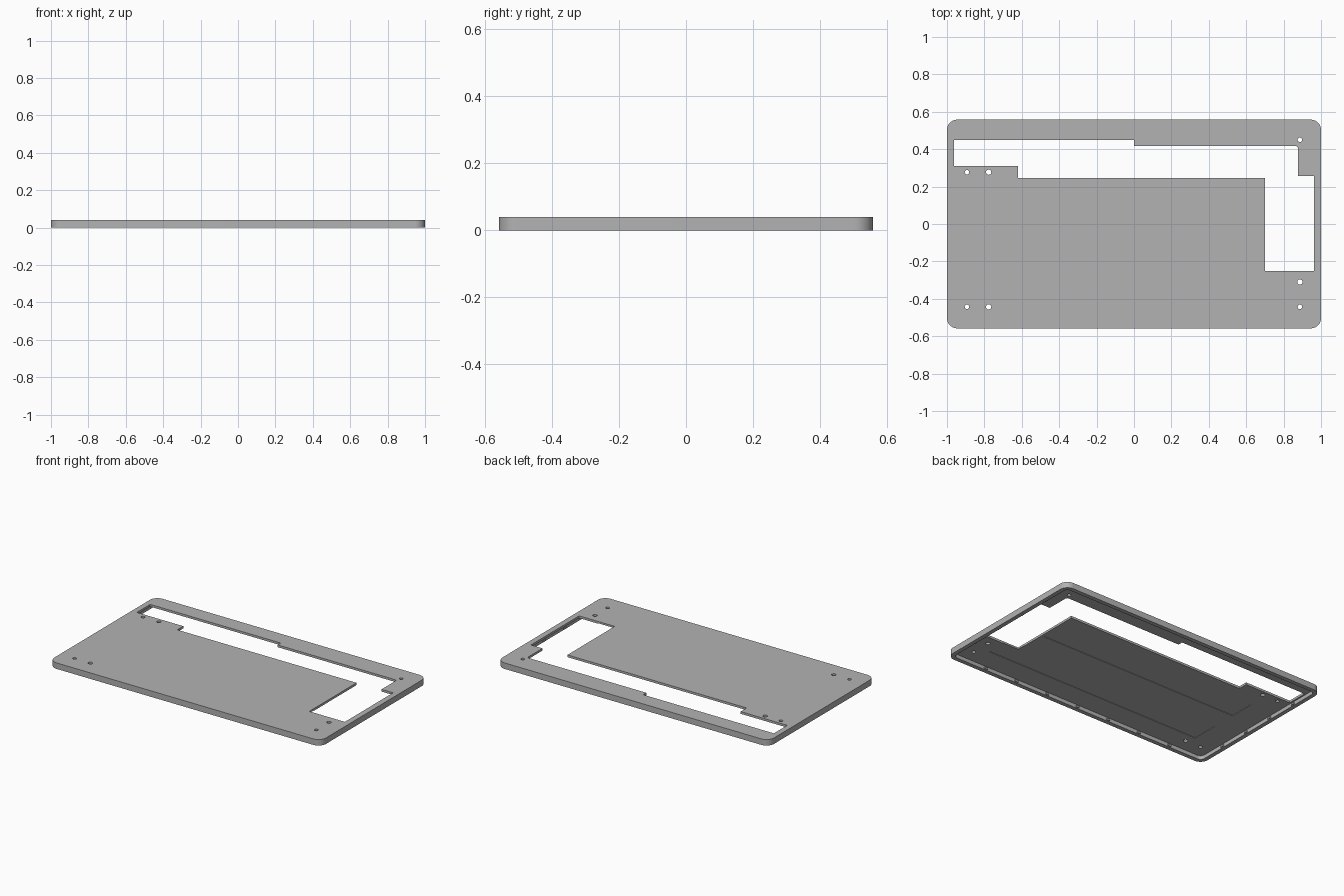
import bpy
import bmesh
from math import cos, sin, pi

HALF_X, HALF_Y, HEIGHT = 1.0, 0.558, 0.04
WALL, PLATE_Z = 0.028, 0.025

if "Cube" in bpy.data.objects:
    bpy.data.objects.remove(bpy.data.objects["Cube"], do_unlink=True)

grey = bpy.data.materials.new("plain grey")
grey.use_nodes = True
COLOUR = (0.45, 0.45, 0.45, 1)
grey.diffuse_color = COLOUR
grey.node_tree.nodes["Principled BSDF"].inputs["Base Color"].default_value = COLOUR


def prism(name, outline, z0, z1):
    """Extrude a counter-clockwise outline from z0 up to z1."""
    bm = bmesh.new()
    base = bm.faces.new([bm.verts.new((x, y, z0)) for x, y in outline])
    top = bmesh.ops.extrude_face_region(bm, geom=[base])["geom"]
    moved = [v for v in top if isinstance(v, bmesh.types.BMVert)]
    bmesh.ops.translate(bm, verts=moved, vec=(0, 0, z1 - z0))
    bmesh.ops.recalc_face_normals(bm, faces=bm.faces)
    mesh = bpy.data.meshes.new(name)
    bm.to_mesh(mesh)
    bm.free()
    mesh.materials.append(grey)
    obj = bpy.data.objects.new(name, mesh)
    bpy.context.collection.objects.link(obj)
    return obj


def arc(cx, cy, r, start, sweep, steps):
    return [(cx + r * cos(start + sweep * i / steps),
             cy + r * sin(start + sweep * i / steps)) for i in range(steps + 1)]


def rounded(hx, hy, r):
    points = []
    for i, (sx, sy) in enumerate([(1, 1), (-1, 1), (-1, -1), (1, -1)]):
        points += arc(sx * (hx - r), sy * (hy - r), r, i * pi / 2, pi / 2, 10)
    return points


def box(x0, x1, y0, y1):
    return [(x0, y0), (x1, y0), (x1, y1), (x0, y1)]


def cut(target, outline, z0, z1):
    cutter = prism("cutter", outline, z0, z1)
    cutter.hide_render = True
    mod = target.modifiers.new("cut", "BOOLEAN")
    mod.operation, mod.solver, mod.object = "DIFFERENCE", "EXACT", cutter
    bpy.context.view_layer.objects.active = target
    bpy.ops.object.modifier_apply(modifier=mod.name)
    bpy.data.objects.remove(cutter, do_unlink=True)


# Shallow tray, open underneath
panel = prism("cover_panel", rounded(HALF_X, HALF_Y, 0.055), 0, HEIGHT)
cut(panel, rounded(HALF_X - WALL, HALF_Y - WALL, 0.03), -0.02, PLATE_Z)

# Stepped opening along the back and left side
opening = [(-0.962, 0.31), (-0.62, 0.31), (-0.62, 0.247), (0.70, 0.247),
           (0.70, -0.25), (0.962, -0.25), (0.962, 0.257), (0.877, 0.257)]
opening += arc(0.862, 0.402, 0.015, 0, pi / 2, 6)
opening += [(0, 0.417), (0, 0.45), (-0.962, 0.45)]
cut(panel, opening, -0.1, 0.1)

# Screw holes
holes = [(x, y, r) for x, r in ((-0.893, 0.012), (-0.777, 0.014)) for y in (0.277, -0.443)]
holes += [(0.887, 0.45, 0.012), (0.887, -0.31, 0.014), (0.887, -0.443, 0.012)]
for x, y, r in holes:
    cut(panel, arc(x, y, r, 0, 2 * pi, 20)[:-1], -0.1, 0.1)

# Two shallow recesses in the underside
for area in (box(-0.8, 0.68, -0.03, 0.14), box(-0.8, 0.82, -0.38, -0.2)):
    cut(panel, area, -0.01, PLATE_Z + 0.003)

bpy.ops.object.select_all(action="DESELECT")
panel.select_set(True)
bpy.context.view_layer.objects.active = panel
bpy.ops.object.shade_smooth_by_angle()

# Small clip tabs on the inside of the rim
for side, name in ((-1, "front"), (1, "back")):
    y = side * (HALF_Y - WALL)
    for i in range(-3, 4):
        x = i * 0.24
        prism(name + "_clip_tab", box(x - 0.012, x + 0.012, y - 0.007, y + 0.007), 0.005, 0.017)
for side, name in ((-1, "right"), (1, "left")):
    x = side * (HALF_X - WALL)
    for i in range(4):
        y = -0.33 + i * 0.22
        prism(name + "_clip_tab", box(x - 0.007, x + 0.007, y - 0.012, y + 0.012), 0.005, 0.017)
